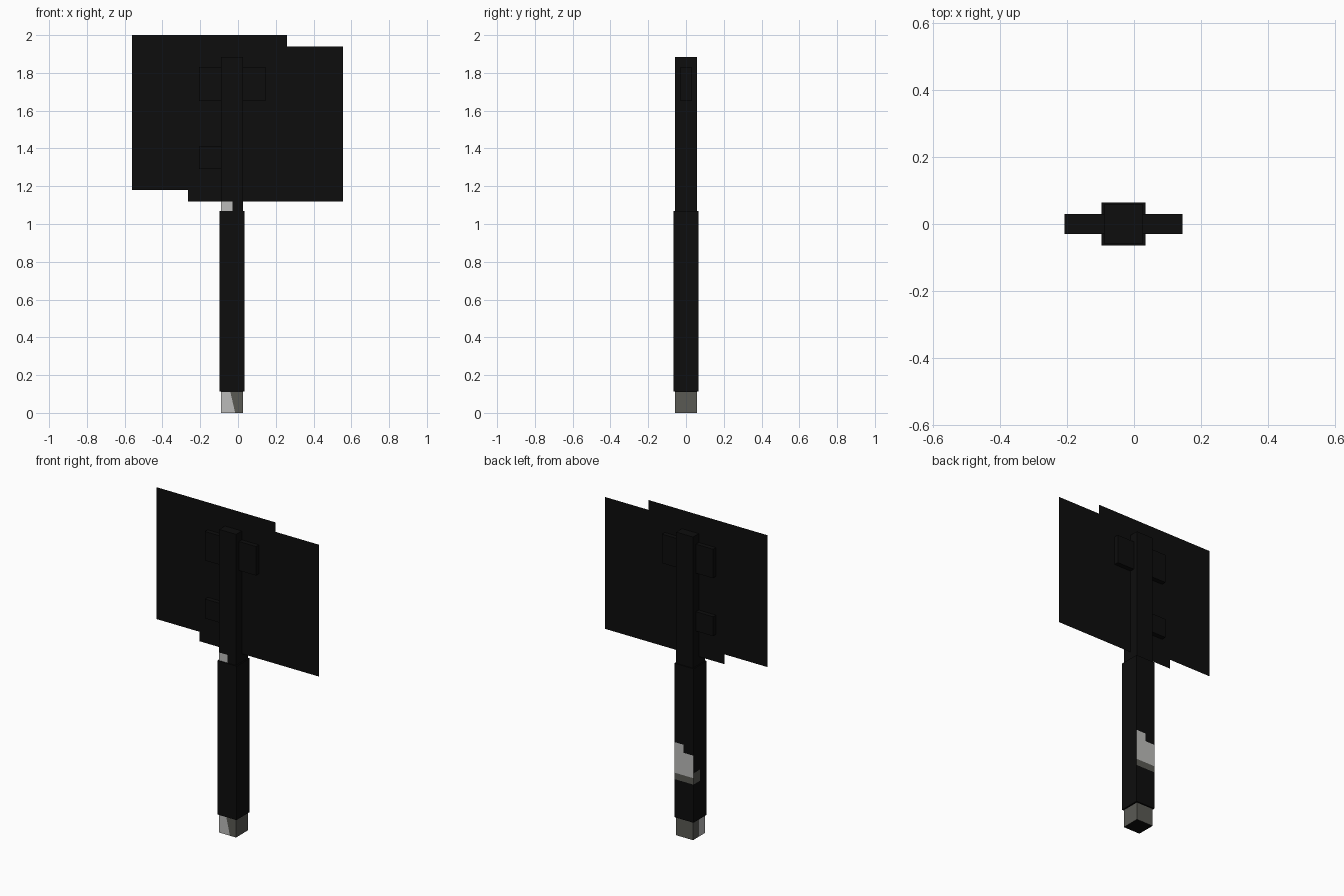
import bpy, bmesh
from mathutils import Vector

if "Cube" in bpy.data.objects:
    bpy.data.objects.remove(bpy.data.objects["Cube"])


def material(name, col):
    m = bpy.data.materials.new(name)
    m.diffuse_color = (*col, 1)
    m.use_nodes = True
    m.node_tree.nodes["Principled BSDF"].inputs["Base Color"].default_value = m.diffuse_color
    return m


MATS = [material("black", (0.004, 0.004, 0.004)),
        material("light grey", (0.50, 0.50, 0.49)),
        material("dark grey", (0.10, 0.10, 0.088))]


def finish(name, bm, rule=None):
    me = bpy.data.meshes.new(name)
    for f in bm.faces:
        f.material_index = rule(f.calc_center_median(), f.normal) if rule else 0
    bm.to_mesh(me)
    bm.free()
    for m in MATS:
        me.materials.append(m)
    bpy.context.collection.objects.link(bpy.data.objects.new(name, me))


def box(name, lo, hi, cuts=(), rule=None):
    """Box between two corners, sliced by (point, normal) planes and coloured by rule."""
    bm = bmesh.new()
    bmesh.ops.create_cube(bm, size=1)
    lo, hi = Vector(lo), Vector(hi)
    for v in bm.verts:
        v.co = (lo + hi) / 2 + v.co * (hi - lo)
    for co, no in cuts:
        bmesh.ops.bisect_plane(bm, geom=bm.verts[:] + bm.edges[:] + bm.faces[:],
                               plane_co=co, plane_no=no)
    bm.normal_update()
    finish(name, bm, rule)


def zcuts(*zs):
    return [((0, 0, z), (0, 0, 1)) for z in zs]


MID = ((-0.03, 0, 0), (1, 0, 0))      # lengthwise middle of the pole
HALF = ((0, 0, 0), (0, 1, 0))


# pole: grey foot with a slanted light patch, small light patch under the panel
def pole_rule(c, n):
    if n.z < -0.5:
        return 0
    if c.z < 0.11:
        if n.y < -0.5:
            return 1 if c.x < -0.015 - 0.23 * c.z else 2
        return 1 if n.x < -0.5 and c.y < 0 else 2
    return 1 if n.y < -0.5 and 1.06 < c.z < 1.12 and c.x < -0.03 else 0


box("pole", (-0.089, -0.058, 0), (0.027, 0.058, 1.885),
    zcuts(0.11, 1.06, 1.12) + [MID, HALF, ((-0.015, 0, 0), (1, 0, 0.23))], pole_rule)


# grip sleeve: stepped worn patch on the back
def grip_rule(c, n):
    if n.y > 0.5:
        if 0.35 < c.z < 0.39:
            return 2
        if 0.39 < c.z < (0.58 if c.x > -0.03 else 0.53):
            return 1
    if n.x < -0.5 and c.y > 0 and 0.35 < c.z < 0.42:
        return 2
    return 0


box("grip_sleeve", (-0.097, -0.065, 0.113), (0.035, 0.065, 1.07),
    zcuts(0.35, 0.39, 0.42, 0.53, 0.58) + [MID, HALF], grip_rule)

# side blocks on the upper pole
for name, x0, z0, z1 in (("upper_left_block", -0.207, 1.65, 1.83),
                         ("lower_left_block", -0.207, 1.29, 1.41),
                         ("upper_right_block", 0.027, 1.65, 1.83)):
    box(name, (x0, -0.03, z0), (x0 + 0.118, 0.03, z1))

# two thin overlapping panels
for name, x0, x1, z0, z1, y in (("left_panel", -0.56, 0.26, 1.18, 2.0, -0.001),
                                ("right_panel", -0.265, 0.555, 1.12, 1.94, 0.001)):
    bm = bmesh.new()
    bm.faces.new([bm.verts.new((x, y, z)) for x, z in
                  ((x0, z0), (x1, z0), (x1, z1), (x0, z1))])
    finish(name, bm)
